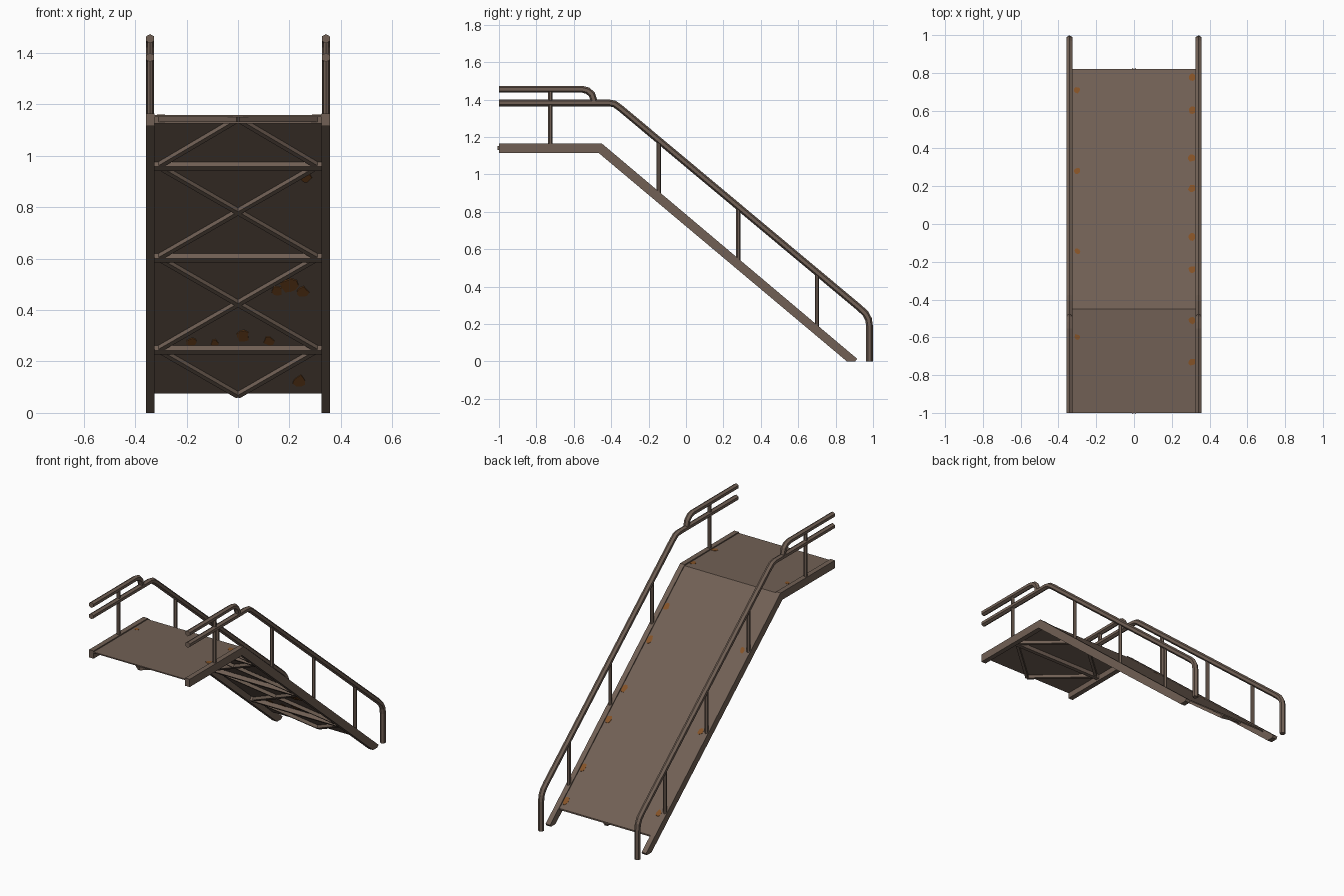
import bpy, bmesh, math, random
from mathutils import Vector as V

if "Cube" in bpy.data.objects:
    bpy.data.objects.remove(bpy.data.objects["Cube"])

random.seed(4)

def material(name, rgb):
    m = bpy.data.materials.new(name)
    m.diffuse_color = (*rgb, 1)
    m.use_nodes = True
    m.node_tree.nodes["Principled BSDF"].inputs["Base Color"].default_value = m.diffuse_color
    return m

STEEL = material("brown_steel", (0.165, 0.117, 0.090))
RUST = material("rust", (0.23, 0.085, 0.02))

def finish(bm, name, mat, mirror=False):
    bmesh.ops.recalc_face_normals(bm, faces=bm.faces)
    me = bpy.data.meshes.new(name)
    bm.to_mesh(me)
    bm.free()
    me.materials.append(mat)
    ob = bpy.data.objects.new(name, me)
    bpy.context.collection.objects.link(ob)
    if mirror:
        ob.modifiers.new("mirror", 'MIRROR')
    return ob

def bridge(bm, a, b):
    n = len(a)
    for i in range(n):
        bm.faces.new((a[i], a[(i + 1) % n], b[(i + 1) % n], b[i]))

def slab(bm, profile, x0, x1):
    """Extrude a (y, z) outline across x."""
    a = [bm.verts.new((x0, y, z)) for y, z in profile]
    b = [bm.verts.new((x1, y, z)) for y, z in profile]
    bridge(bm, a, b)
    bm.faces.new(a)
    bm.faces.new(b)

def tube(bm, path, r, x):
    """Six-sided tube along a (y, z) path, with mitred bends."""
    pts = [V(p) for p in path]
    rings = []
    for i, p in enumerate(pts):
        d0 = (p - pts[i - 1]).normalized() if i else (pts[1] - p).normalized()
        d1 = (pts[i + 1] - p).normalized() if i < len(pts) - 1 else d0
        d = (d0 + d1).normalized()
        n = V((-d.y, d.x)) / d.dot(d0)
        ring = []
        for k in range(6):
            t = k * math.pi / 3
            q = p + n * r * math.cos(t)
            ring.append(bm.verts.new((x + r * math.sin(t), q.x, q.y)))
        rings.append(ring)
    for a, b in zip(rings, rings[1:]):
        bridge(bm, a, b)
    bm.faces.new(rings[0])
    bm.faces.new(rings[-1])

def bar(bm, p, q, normal, w, h):
    """Rectangular bar hanging below the line p-q."""
    side = (q - p).cross(normal).normalized() * w / 2
    ends = []
    for c in (p, q):
        ends.append([bm.verts.new(v) for v in
                     (c + side, c - side, c - side - normal * h, c + side - normal * h)])
    bridge(bm, *ends)
    bm.faces.new(ends[0])
    bm.faces.new(ends[1])

# Ramp line: level landing, then a straight slope
FOLD, SLOPE, END = -0.45, 0.843, 0.82
UP = V((0, 0, 1))
TILT = V((0, SLOPE, 1)).normalized()

def ramp_z(y, off=0.0):
    if y <= FOLD:
        return 1.165 - off
    return 1.165 - SLOPE * (y - FOLD) - off / TILT.z

# Side stringers
bm = bmesh.new()
slab(bm, [(-1, 1.165), (FOLD, 1.165), (0.915, 0.014), (0.905, 0), (0.86, 0),
          (-0.468, 1.115), (-1, 1.115)], 0.325, 0.357)
finish(bm, "side_stringers", STEEL, True)

# Deck plate
TOP, BOT = 0.007, 0.014
bm = bmesh.new()
slab(bm, [(y, ramp_z(y, TOP)) for y in (-1, FOLD, END)] +
         [(y, ramp_z(y, BOT)) for y in (END, FOLD, -1)], -0.327, 0.327)
finish(bm, "deck_plate", STEEL)

# Under-deck nodes: two bays on the landing, six down the slope
stations = [-1, (-1 + FOLD) / 2] + [FOLD + (END - FOLD) * k / 6 for k in range(7)]
cross, brace = bmesh.new(), bmesh.new()
for i, y in enumerate(stations):
    n = UP if y < FOLD else TILT
    z = ramp_z(y, BOT)
    if i % 2:
        bar(cross, V((-0.327, y, z)), V((0.327, y, z)), n, 0.025, 0.025)
    if i < len(stations) - 1:
        y2 = stations[i + 1]
        xa, xb = (0.31, 0) if i % 2 else (0, 0.31)
        for s in (-1, 1):
            bar(brace, V((s * xa, y, z)), V((s * xb, y2, ramp_z(y2, BOT))), n, 0.018, 0.02)
finish(cross, "cross_beams", STEEL)
finish(brace, "diagonal_braces", STEEL)

# Handrails
X = 0.342
bm = bmesh.new()
tube(bm, [(-1, 1.382), (-0.41, 1.382), (-0.382, 1.376), (-0.35, 1.353), (0.93, 0.284),
          (0.96, 0.255), (0.976, 0.225), (0.981, 0.19), (0.981, 0)], 0.018, X)
finish(bm, "sloping_handrail", STEEL, True)
bm = bmesh.new()
tube(bm, [(-1, 1.455), (-0.555, 1.455), (-0.525, 1.447), (-0.503, 1.427),
          (-0.494, 1.4), (-0.494, 1.38)], 0.018, X)
finish(bm, "landing_top_rail", STEEL, True)

# Rail posts
bm = bmesh.new()
for y, top in ((-0.725, 1.45), (-0.145, 1.18), (0.28, 0.828), (0.70, 0.476)):
    tube(bm, [(y, ramp_z(y, 0.015)), (y, top)], 0.0115, X)
finish(bm, "rail_posts", STEEL, True)

# Rust patches: thin irregular plates on the deck top and underside
def patch(bm, x, y, r, top):
    count = 9
    radii = [r * random.uniform(0.75, 1.15) for _ in range(count)]
    off = TOP if top else BOT
    rings = []
    for lift in (-0.001, 0.0015):
        ring = []
        for k, rr in enumerate(radii):
            t = k * math.tau / count
            px = max(-0.324, min(0.324, x + rr * math.cos(t)))
            py = min(END, y + rr * math.sin(t))
            ring.append(bm.verts.new((px, py, ramp_z(py, off - lift if top else off + lift))))
        rings.append(ring)
    bridge(bm, *rings)
    for ring in rings:
        bm.faces.new(ring)

bm = bmesh.new()
for y in (0.78, 0.605, 0.35, 0.19, -0.07, -0.24, -0.51, -0.73):
    patch(bm, 0.308, y, 0.021, True)
for y in (0.71, 0.28, -0.145, -0.60):
    patch(bm, -0.3, y, 0.017, True)
finish(bm, "rust_patches_top", RUST)

bm = bmesh.new()
for x, z, r in ((0.20, 0.495, 0.035), (0.15, 0.475, 0.022), (0.25, 0.47, 0.025),
                (0.02, 0.30, 0.025), (-0.18, 0.275, 0.02), (-0.09, 0.272, 0.015),
                (0.12, 0.28, 0.02), (0.24, 0.125, 0.026), (0.265, 0.915, 0.02)):
    patch(bm, x, FOLD + (1.147 - z) / SLOPE, r, False)
finish(bm, "rust_patches_underside", RUST)
